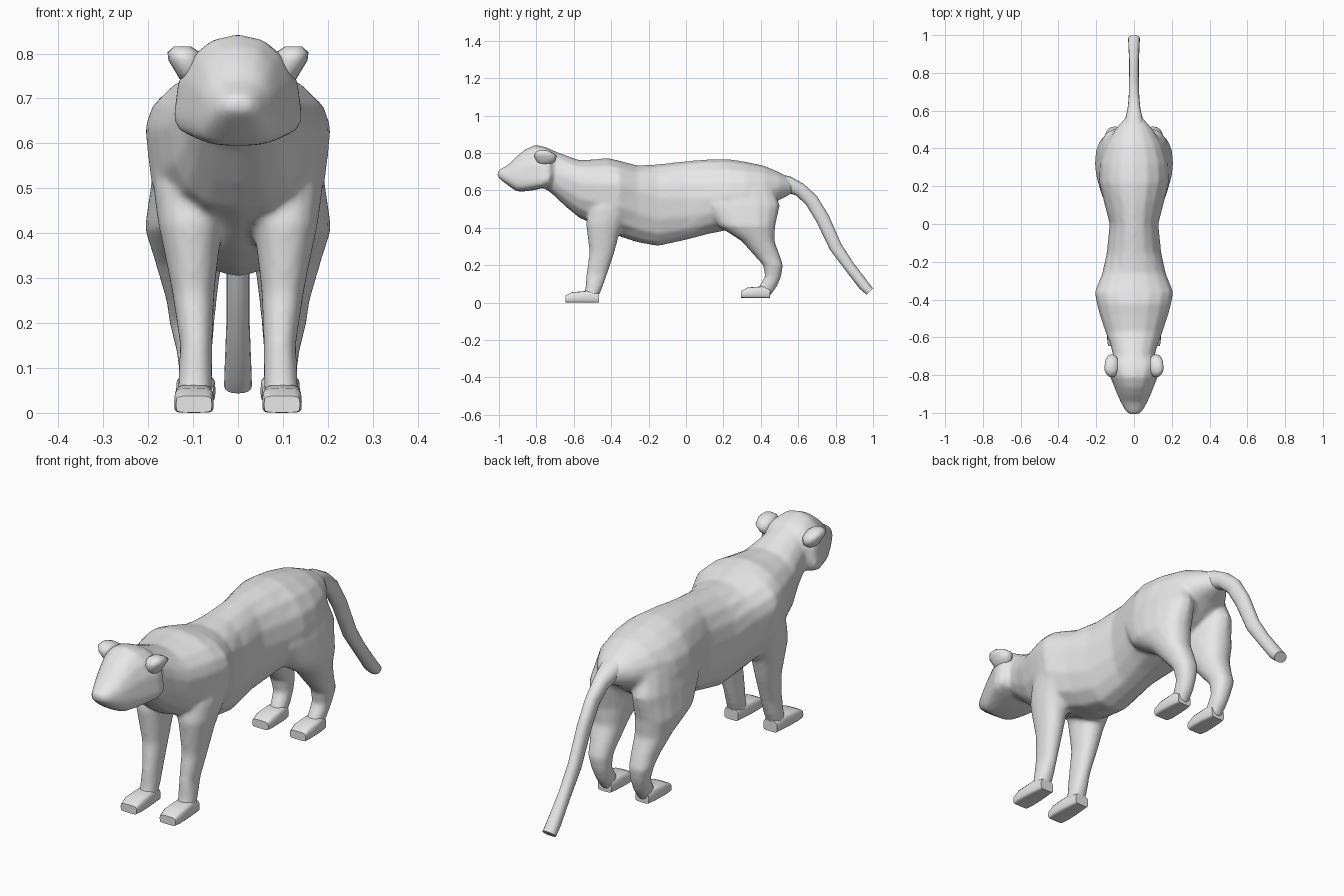
import bpy, bmesh, math
from mathutils import Vector

SIDES = 16
fur = bpy.data.materials.new("grey fur")
fur.diffuse_color = (0.8, 0.8, 0.8, 1)


def unit_ring(upper=1.0, lower=None):
    """Superellipse points; a power below 1 is squarer than a circle."""
    lower = upper if lower is None else lower
    pts = []
    for i in range(SIDES):
        a = 2 * math.pi * i / SIDES
        c, s = math.cos(a), math.sin(a)
        p = upper if s > 0 else lower
        pts.append((math.copysign(abs(c) ** p, c), math.copysign(abs(s) ** p, s)))
    return pts


def select_only(objs):
    bpy.ops.object.select_all(action='DESELECT')
    for o in objs:
        o.select_set(True)
    bpy.context.view_layer.objects.active = objs[0]


def loft(name, rings, mirror=False, angle=50):
    bm = bmesh.new()
    for side in ((1, -1) if mirror else (1,)):
        loops = [[bm.verts.new((p[0] * side, p[1], p[2])) for p in ring] for ring in rings]
        for a, b in zip(loops, loops[1:]):
            for i in range(SIDES):
                j = (i + 1) % SIDES
                bm.faces.new((a[i], a[j], b[j], b[i]))
        bm.faces.new(loops[0])
        bm.faces.new(loops[-1])
    bmesh.ops.recalc_face_normals(bm, faces=bm.faces)
    mesh = bpy.data.meshes.new(name)
    bm.to_mesh(mesh)
    bm.free()
    mesh.materials.append(fur)
    obj = bpy.data.objects.new(name, mesh)
    bpy.context.collection.objects.link(obj)
    select_only([obj])
    bpy.ops.object.shade_smooth_by_angle(angle=math.radians(angle))
    return obj


def along_y(rows, upper=1.0, lower=None, x=0.0):
    """Rows: y, bottom, top, half width, height of the widest point."""
    return [[(x + w * c, y, m + s * ((top - m) if s > 0 else (m - bot)))
             for c, s in unit_ring(upper, lower)] for y, bot, top, w, m in rows]


def along_z(rows, power=0.9):
    """Rows: z, y from, y to, x from, x to."""
    return [[((x0 + x1) / 2 + c * (x1 - x0) / 2, (y0 + y1) / 2 + s * (y1 - y0) / 2, z)
             for c, s in unit_ring(power)] for z, y0, y1, x0, x1 in rows]


# Neck, chest, belly and rump
body = loft("body", along_y([
    (-0.80, 0.64, 0.82, 0.085, 0.72),
    (-0.72, 0.585, 0.818, 0.105, 0.70),
    (-0.64, 0.51, 0.787, 0.125, 0.67),
    (-0.57, 0.452, 0.762, 0.152, 0.64),
    (-0.48, 0.415, 0.767, 0.182, 0.635),
    (-0.42, 0.385, 0.774, 0.198, 0.635),
    (-0.36, 0.355, 0.760, 0.208, 0.635),
    (-0.26, 0.322, 0.734, 0.168, 0.60),
    (-0.15, 0.302, 0.740, 0.144, 0.56),
    (0.00, 0.335, 0.757, 0.129, 0.56),
    (0.12, 0.367, 0.767, 0.160, 0.56),
    (0.22, 0.387, 0.769, 0.185, 0.57),
    (0.32, 0.43, 0.754, 0.182, 0.58),
    (0.42, 0.49, 0.732, 0.150, 0.60),
    (0.50, 0.55, 0.697, 0.100, 0.62),
    (0.57, 0.585, 0.66, 0.040, 0.625)], 1.0, 0.85))

# Head with broad muzzle, low square cheeks and flat jaw
head = loft("head", along_y([
    (-1.008, 0.672, 0.705, 0.026, 0.687),
    (-0.985, 0.652, 0.718, 0.048, 0.680),
    (-0.945, 0.622, 0.742, 0.070, 0.668),
    (-0.905, 0.594, 0.783, 0.088, 0.660),
    (-0.865, 0.594, 0.817, 0.104, 0.655),
    (-0.81, 0.602, 0.844, 0.126, 0.655),
    (-0.765, 0.612, 0.837, 0.143, 0.655),
    (-0.730, 0.622, 0.825, 0.142, 0.665),
    (-0.705, 0.650, 0.810, 0.110, 0.69)], 0.85, 0.65))

# Front legs from shoulder to ankle
front_leg = loft("front_leg", along_z([
    (0.70, -0.43, -0.30, 0.05, 0.140),
    (0.60, -0.47, -0.25, 0.02, 0.188),
    (0.50, -0.52, -0.27, 0.02, 0.189),
    (0.42, -0.535, -0.33, 0.032, 0.178),
    (0.36, -0.527, -0.358, 0.042, 0.165),
    (0.27, -0.516, -0.382, 0.052, 0.147),
    (0.15, -0.533, -0.422, 0.057, 0.129),
    (0.08, -0.538, -0.447, 0.057, 0.133),
    (0.015, -0.55, -0.475, 0.060, 0.135)]), mirror=True)

# Hind legs from haunch to heel
hind_leg = loft("hind_leg", along_z([
    (0.71, 0.18, 0.36, 0.02, 0.110),
    (0.62, 0.10, 0.465, 0.02, 0.170),
    (0.52, 0.09, 0.503, 0.02, 0.192),
    (0.41, 0.17, 0.478, 0.022, 0.208),
    (0.33, 0.295, 0.473, 0.037, 0.183),
    (0.25, 0.367, 0.503, 0.047, 0.160),
    (0.20, 0.412, 0.519, 0.052, 0.153),
    (0.14, 0.422, 0.509, 0.057, 0.138),
    (0.09, 0.392, 0.489, 0.057, 0.131),
    (0.035, 0.36, 0.45, 0.060, 0.125)]), mirror=True)

# Blend torso, head and legs into one smooth skin
select_only([body, head, front_leg, hind_leg])
bpy.ops.object.join()
skin = body.modifiers.new("skin", 'REMESH')
skin.mode = 'VOXEL'
skin.voxel_size = 0.01
skin.use_smooth_shade = True
relax = body.modifiers.new("relax", 'SMOOTH')
relax.factor = 0.5
relax.iterations = 8

# Ears: wide rounded tips running back into the skull
loft("ear", along_z([
    (0.735, -0.785, -0.725, 0.080, 0.125),
    (0.757, -0.800, -0.700, 0.080, 0.138),
    (0.785, -0.812, -0.690, 0.080, 0.155),
    (0.803, -0.805, -0.715, 0.085, 0.157),
    (0.816, -0.785, -0.745, 0.105, 0.142)]), mirror=True, angle=80)

# Paws: sloping wedges with square toes, placed under each leg
for name, y, z, length, x in (("front_paw", -0.645, 0.0, 0.18, 0.098),
                              ("hind_paw", 0.295, 0.025, 0.155, 0.094)):
    loft(name, along_y([
        (y, z + 0.001, z + 0.038, 0.040, z + 0.02),
        (y + 0.035, z, z + 0.056, 0.044, z + 0.025),
        (y + 0.09, z, z + 0.060, 0.043, z + 0.028),
        (y + 0.125, z, z + 0.064, 0.040, z + 0.028),
        (y + length, z, z + 0.050, 0.034, z + 0.025)], 0.5, 0.35, x), mirror=True, angle=60)

# Tail: rings square to a drooping path, given as y, z, half width, half depth
path = [(0.46, 0.640, 0.07, 0.055), (0.55, 0.632, 0.048, 0.043), (0.61, 0.603, 0.034, 0.037),
        (0.67, 0.548, 0.028, 0.037), (0.73, 0.45, 0.027, 0.037), (0.80, 0.298, 0.026, 0.034),
        (0.87, 0.198, 0.026, 0.029), (0.95, 0.093, 0.030, 0.029), (0.982, 0.06, 0.031, 0.024)]
rings = []
for i, (y, z, w, d) in enumerate(path):
    before, after = path[max(i - 1, 0)], path[min(i + 1, len(path) - 1)]
    t = Vector((0, after[0] - before[0], after[1] - before[1])).normalized()
    up = Vector((0, -t.z, t.y))
    rings.append([Vector((w * c, y, z)) + up * d * s for c, s in unit_ring(0.9)])
loft("tail", rings)
